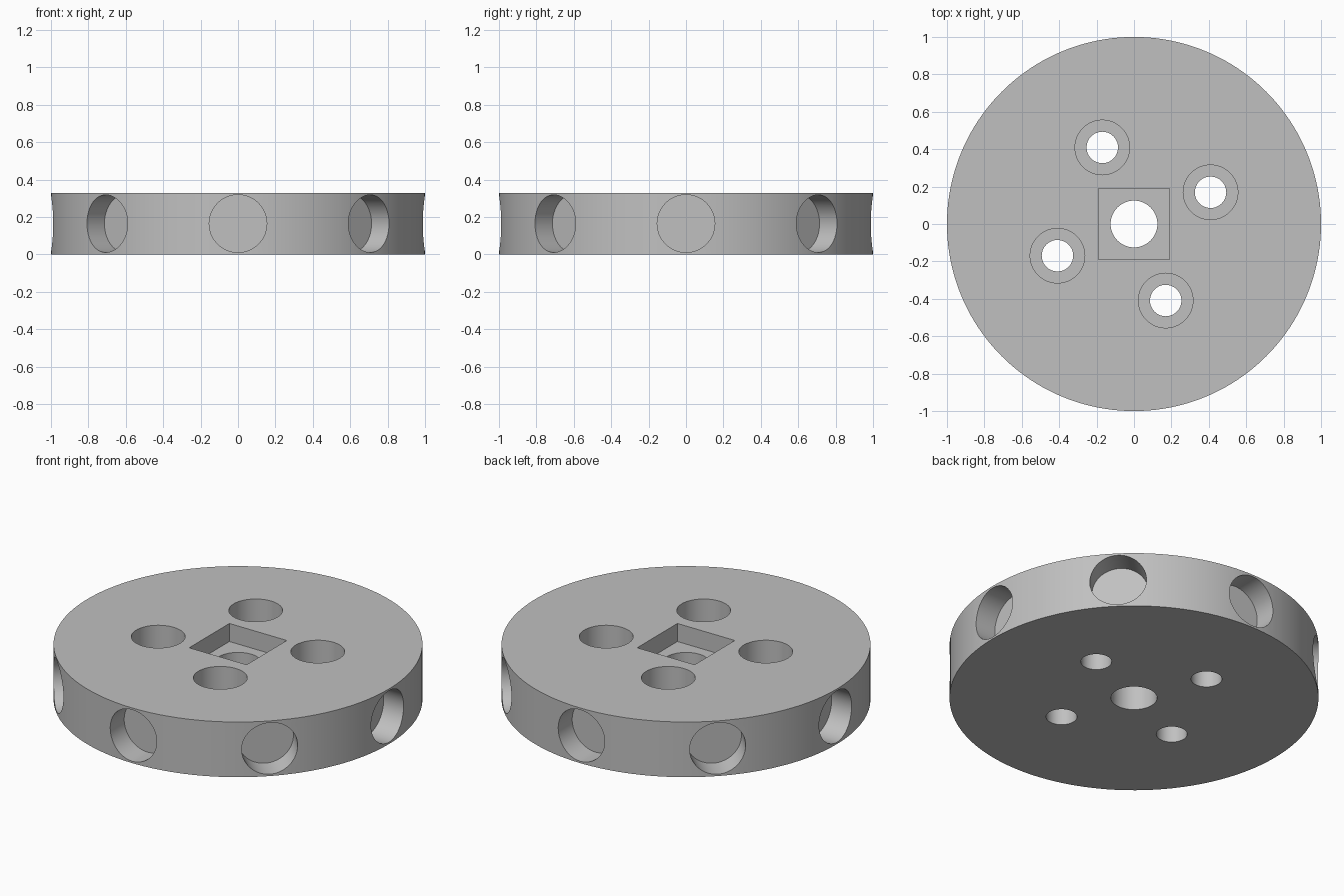
import bpy
from math import radians, cos, sin, pi

if "Cube" in bpy.data.objects:
    bpy.data.objects.remove(bpy.data.objects["Cube"], do_unlink=True)

HEIGHT = 0.33
grey = bpy.data.materials.new("plain grey")
grey.use_nodes = True
colour = (0.53, 0.53, 0.53, 1)
grey.diffuse_color = colour
grey.node_tree.nodes["Principled BSDF"].inputs["Base Color"].default_value = colour

cutters = []


def cylinder(name, radius, depth, location, rotation=(0, 0, 0), sides=64):
    bpy.ops.mesh.primitive_cylinder_add(vertices=sides, radius=radius, depth=depth,
                                        location=location, rotation=rotation)
    obj = bpy.context.object
    obj.name = name
    obj.data.materials.append(grey)
    return obj


# Round plate
disc = cylinder("disc", 1, HEIGHT, (0, 0, HEIGHT / 2), sides=160)

# Centre bore and square pocket
cutters.append(cylinder("centre_bore", 0.125, 1, (0, 0, 0)))
bpy.ops.mesh.primitive_cube_add(size=1, location=(0, 0, HEIGHT))
pocket = bpy.context.object
pocket.name = "square_pocket"
pocket.scale = (0.38, 0.38, 0.216)
pocket.data.materials.append(grey)
cutters.append(pocket)

# Four counterbored bolt holes
for i in range(4):
    a = radians(22.5 + 90 * i)
    x, y = 0.443 * cos(a), 0.443 * sin(a)
    cutters.append(cylinder("bolt_hole", 0.084, 1, (x, y, 0)))
    cutters.append(cylinder("counterbore", 0.146, 0.34, (x, y, HEIGHT)))

# Eight blind holes around the rim
for i in range(8):
    a = i * pi / 4
    cutters.append(cylinder("rim_hole", 0.154, 0.4,
                            (1.056 * cos(a), 1.056 * sin(a), HEIGHT / 2),
                            (0, pi / 2, a)))

# Cut every hole, then remove the cutters
for cutter in cutters:
    cutter.hide_render = True
    cut = disc.modifiers.new(cutter.name, 'BOOLEAN')
    cut.operation = 'DIFFERENCE'
    cut.solver = 'EXACT'
    cut.object = cutter
    bpy.ops.object.select_all(action='DESELECT')
    disc.select_set(True)
    bpy.context.view_layer.objects.active = disc
    bpy.ops.object.modifier_apply(modifier=cut.name)
    bpy.data.objects.remove(cutter, do_unlink=True)

bpy.ops.object.shade_smooth_by_angle(angle=radians(30))
